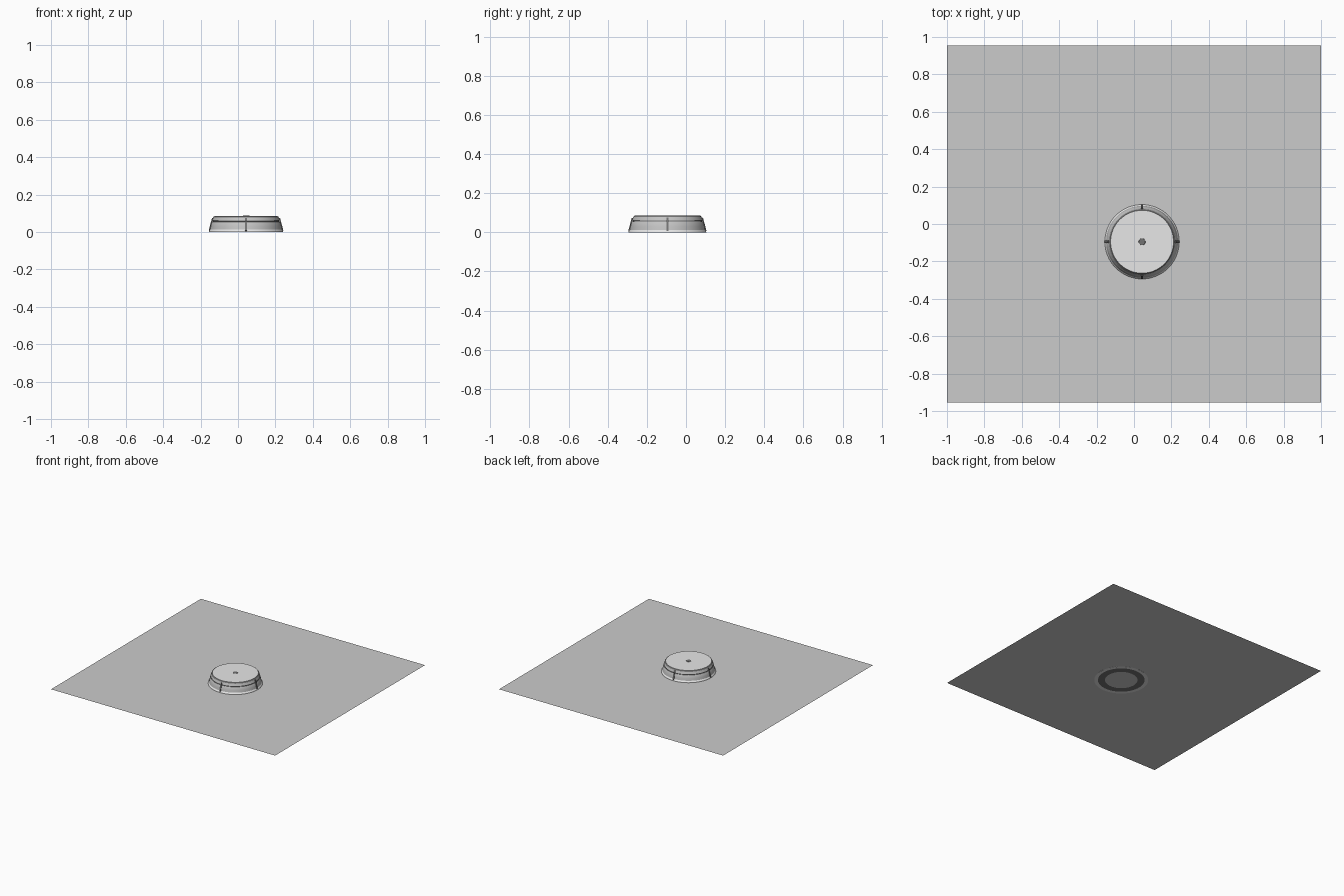
import bpy, bmesh, math
from mathutils import Matrix, Vector

if "Cube" in bpy.data.objects:
    bpy.data.objects.remove(bpy.data.objects["Cube"])

CX, CY = 0.043, -0.095   # centre of the round fixture
SEG = 64

def mat(name, v):
    m = bpy.data.materials.new(name)
    m.diffuse_color = (v, v, v, 1)
    m.use_nodes = True
    m.node_tree.nodes["Principled BSDF"].inputs["Base Color"].default_value = m.diffuse_color
    return m

floor_grey = mat("floor grey", 0.6)
light_grey = mat("light grey", 0.8)
body_grey = mat("body grey", 0.55)
dark_grey = mat("dark grey", 0.17)

def finish(name, bm, material, loc=(0, 0, 0), smooth=False):
    me = bpy.data.meshes.new(name)
    bm.to_mesh(me)
    bm.free()
    ob = bpy.data.objects.new(name, me)
    bpy.context.collection.objects.link(ob)
    ob.location = loc
    me.materials.append(material)
    if smooth:
        bpy.ops.object.select_all(action='DESELECT')
        ob.select_set(True)
        bpy.context.view_layer.objects.active = ob
        bpy.ops.object.shade_smooth_by_angle(angle=math.radians(25))
    return ob

def lathe(name, profile, material):
    """Spin an (r, z) profile, listed from bottom to top on the outside."""
    bm = bmesh.new()
    rings = []
    for r, z in profile:
        if r == 0:
            rings.append([bm.verts.new((0, 0, z))] * SEG)
        else:
            rings.append([bm.verts.new((r * math.cos(2 * math.pi * i / SEG),
                                        r * math.sin(2 * math.pi * i / SEG), z))
                          for i in range(SEG)])
    for a, b in zip(rings, rings[1:]):
        for i in range(SEG):
            j = (i + 1) % SEG
            vs = list(dict.fromkeys((a[i], a[j], b[j], b[i])))
            bm.faces.new(vs)
    return finish(name, bm, material, (CX, CY, 0), True)

# Flat square sheet
bm = bmesh.new()
bm.faces.new([bm.verts.new(p) for p in
              ((-1, -0.955, 0), (1, -0.955, 0), (1, 0.955, 0), (-1, 0.955, 0))])
finish("base_sheet", bm, floor_grey, (0, 0, 0.0006))

# Round fixture, from the underside up
lathe("underside_gasket", [(0.12, 0), (0.172, 0)], dark_grey)
lathe("bottom_flange", [(0.172, 0), (0.199, 0), (0.198, 0.005), (0.192, 0.013)], light_grey)
lathe("lower_body", [(0.192, 0.013), (0.189, 0.03), (0.184, 0.05), (0.181, 0.054)], body_grey)
lathe("groove", [(0.181, 0.054), (0.177, 0.055), (0.176, 0.060), (0.181, 0.061)], dark_grey)
lathe("upper_band", [(0.181, 0.061), (0.177, 0.072), (0.175, 0.077)], body_grey)
lathe("top_rim", [(0.175, 0.077), (0.173, 0.081), (0.168, 0.085)], dark_grey)
lathe("top_disc", [(0.168, 0.085), (0, 0.085)], light_grey)
lathe("centre_button", [(0.018, 0.085), (0.017, 0.087), (0, 0.087)], dark_grey)

# Four clips leaning against the side wall
for k in range(4):
    bm = bmesh.new()
    a, b = Vector((0.196, 0, 0.006)), Vector((0.178, 0, 0.074))
    d = b - a
    bmesh.ops.create_cube(bm, size=1)
    bmesh.ops.scale(bm, vec=(0.008, 0.011, d.length), verts=bm.verts)
    tilt = Matrix.Rotation(math.atan2(d.x, d.z), 4, 'Y')
    turn = Matrix.Rotation(k * math.pi / 2, 4, 'Z')
    bmesh.ops.transform(bm, matrix=turn @ Matrix.Translation((a + b) / 2) @ tilt, verts=bm.verts)
    finish(f"clip_{k + 1}", bm, dark_grey, (CX, CY, 0))
